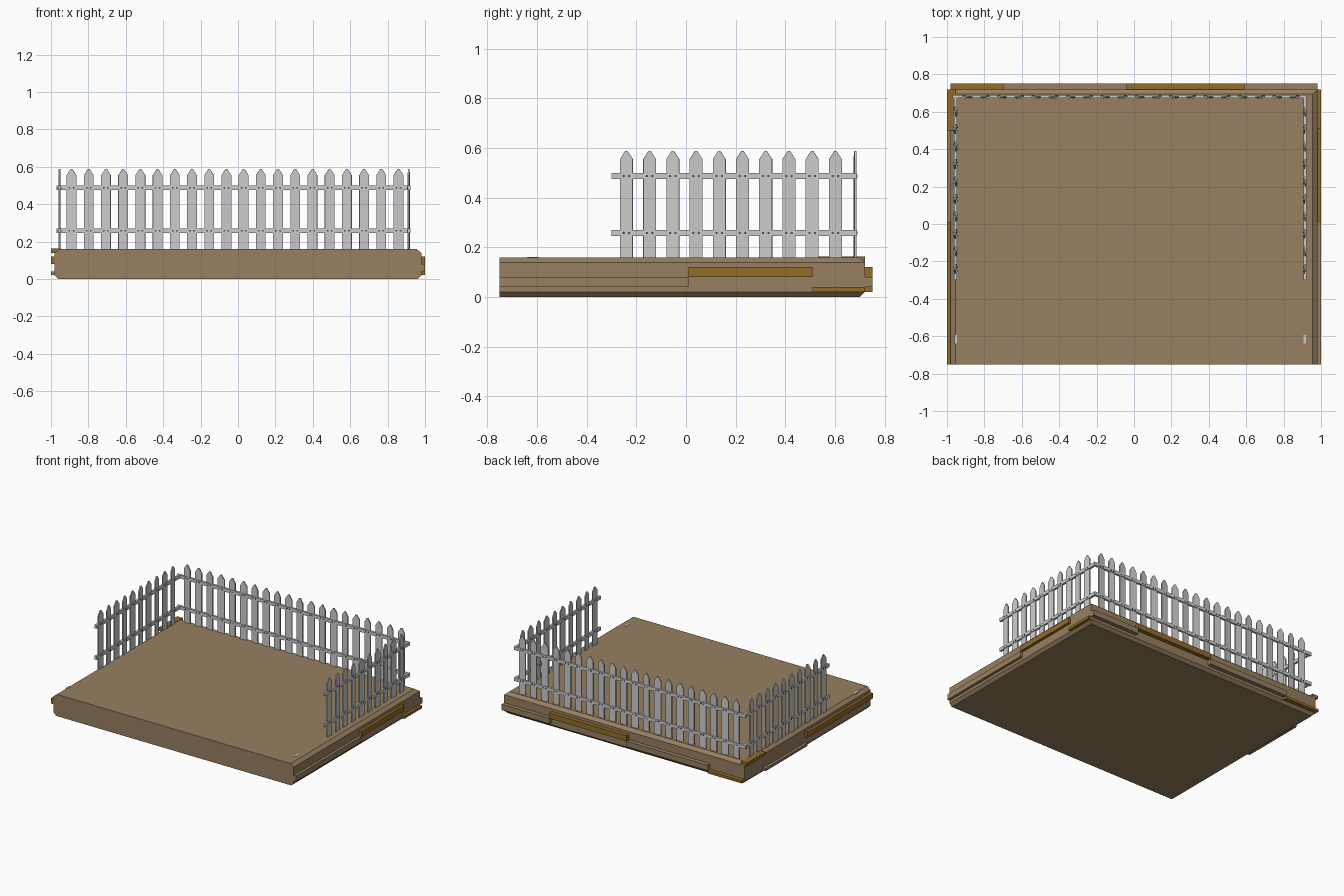
import bpy, bmesh
from mathutils import Matrix, Vector
from math import radians, pi

cube = bpy.data.objects.get("Cube")
if cube:
    bpy.data.objects.remove(cube, do_unlink=True)


def material(name, r, g, b):
    m = bpy.data.materials.new(name)
    m.use_nodes = True
    m.diffuse_color = (r, g, b, 1)
    m.node_tree.nodes["Principled BSDF"].inputs["Base Color"].default_value = (r, g, b, 1)
    return m


BROWN = material("earth brown", 0.31, 0.215, 0.12)
GOLD = material("golden wood", 0.29, 0.15, 0.022)
GREY = material("pale grey wood", 0.6, 0.6, 0.6)
DARK = material("dark nail", 0.08, 0.08, 0.08)


def finish(name, bm, mat, matrix=None):
    bmesh.ops.recalc_face_normals(bm, faces=bm.faces)
    mesh = bpy.data.meshes.new(name)
    bm.to_mesh(mesh)
    bm.free()
    mesh.materials.append(mat)
    obj = bpy.data.objects.new(name, mesh)
    if matrix:
        obj.matrix_world = matrix
    bpy.context.collection.objects.link(obj)
    return obj


def add_box(bm, low, high):
    low, high = Vector(low), Vector(high)
    size = high - low
    m = Matrix.Translation((low + high) / 2) @ Matrix.Diagonal((*size, 1))
    bmesh.ops.create_cube(bm, size=1, matrix=m)


def box(name, low, high, mat):
    bm = bmesh.new()
    add_box(bm, low, high)
    return finish(name, bm, mat)


# Ground slab: stacked rectangles, bevelled at the sides and back, flush at the front
bm = bmesh.new()
rings = []
for z, inset in ((0, 0.02), (0.02, 0), (0.14, 0), (0.16, 0.025)):
    x, back = 0.98 - inset, 0.72 - inset
    corners = ((-x, -0.75), (x, -0.75), (x, back), (-x, back))
    rings.append([bm.verts.new((px, py, z)) for px, py in corners])
for a, b in zip(rings, rings[1:]):
    for i in range(4):
        j = (i + 1) % 4
        bm.faces.new((a[i], a[j], b[j], b[i]))
bm.faces.new(rings[0])
bm.faces.new(rings[-1])
finish("ground_slab", bm, BROWN)

# Strips standing out of the slab's sides: start, end, bottom, top, colour
for start, end, low, high, mat in ((0.01, 0.51, 0.08, 0.12, GOLD),
                                   (0.51, 0.72, 0.02, 0.04, GOLD),
                                   (-0.75, 0.01, 0.04, 0.08, BROWN)):
    box("left_side_strip", (0.96, start, low), (1, end, high), mat)
for start, end, low, high, mat in ((-0.75, 0.01, 0.08, 0.12, GOLD),
                                   (0.5, 0.72, 0.14, 0.163, GOLD),
                                   (0.01, 0.5, 0.02, 0.04, BROWN)):
    box("right_side_strip", (-1, start, low), (-0.955, end, high), mat)
for start, end, low, high, mat in ((-0.04, 0.59, 0.08, 0.12, GOLD),
                                   (-0.98, -0.7, 0.02, 0.04, GOLD),
                                   (-0.7, -0.04, 0.04, 0.08, BROWN),
                                   (0.59, 0.98, 0.04, 0.08, BROWN)):
    box("back_strip", (start, 0.7, low), (end, 0.75, high), mat)


def add_picket(bm, x, yaw):
    # Pointed board outline, extruded through its thickness
    outline = ((-0.026, 0.155), (0.026, 0.155), (0.026, 0.555),
               (0.005, 0.587), (-0.005, 0.587), (-0.026, 0.555))
    face = bm.faces.new([bm.verts.new((px, -0.004, pz)) for px, pz in outline])
    out = bmesh.ops.extrude_face_region(bm, geom=[face])
    added = [v for v in out["geom"] if isinstance(v, bmesh.types.BMVert)]
    bmesh.ops.translate(bm, verts=added, vec=(0, 0.008, 0))
    turn = Matrix.Translation((x, 0, 0)) @ Matrix.Rotation(yaw, 4, "Z")
    bmesh.ops.transform(bm, matrix=turn, verts=list(face.verts) + added)


def fence(name, centres, start, end, matrix):
    # A fence runs along its local x axis
    rail_heights = (0.258, 0.487)
    pickets, rails, nails = bmesh.new(), bmesh.new(), bmesh.new()
    for i, x in enumerate(centres):
        add_picket(pickets, x, radians(5 if i % 2 else -5))
        for z in rail_heights:
            for dx in (-0.011, 0.011):
                spot = Matrix.Translation((x + dx, 0, z)) @ Matrix.Rotation(pi / 2, 4, "X")
                bmesh.ops.create_cone(nails, cap_ends=True, segments=8, radius1=0.005,
                                      radius2=0.005, depth=0.02, matrix=spot)
    for z in rail_heights:
        add_box(rails, (start, -0.008, z - 0.0125), (end, 0.008, z + 0.0125))
    finish(name + "_pickets", pickets, GREY, matrix)
    finish(name + "_rails", rails, GREY, matrix)
    finish(name + "_nails", nails, DARK, matrix)


# Back fence and the two shorter side fences
LEFT_X, RIGHT_X, BACK_Y = 0.913, -0.954, 0.681
fence("back_fence", [-0.89 + 0.092 * i for i in range(20)], -0.97, 0.922,
      Matrix.Translation((0, BACK_Y, 0)))
side_centres = [-0.24 + 0.0935 * i for i in range(10)]
for name, x in (("left_fence", LEFT_X), ("right_fence", RIGHT_X)):
    fence(name, side_centres, -0.3, 0.685,
          Matrix.Translation((x, 0, 0)) @ Matrix.Rotation(pi / 2, 4, "Z"))
    # Sunken post top near the front edge
    box(name + "_sunken_post", (x - 0.007, -0.64, 0.155), (x + 0.007, -0.593, 0.162), GREY)
